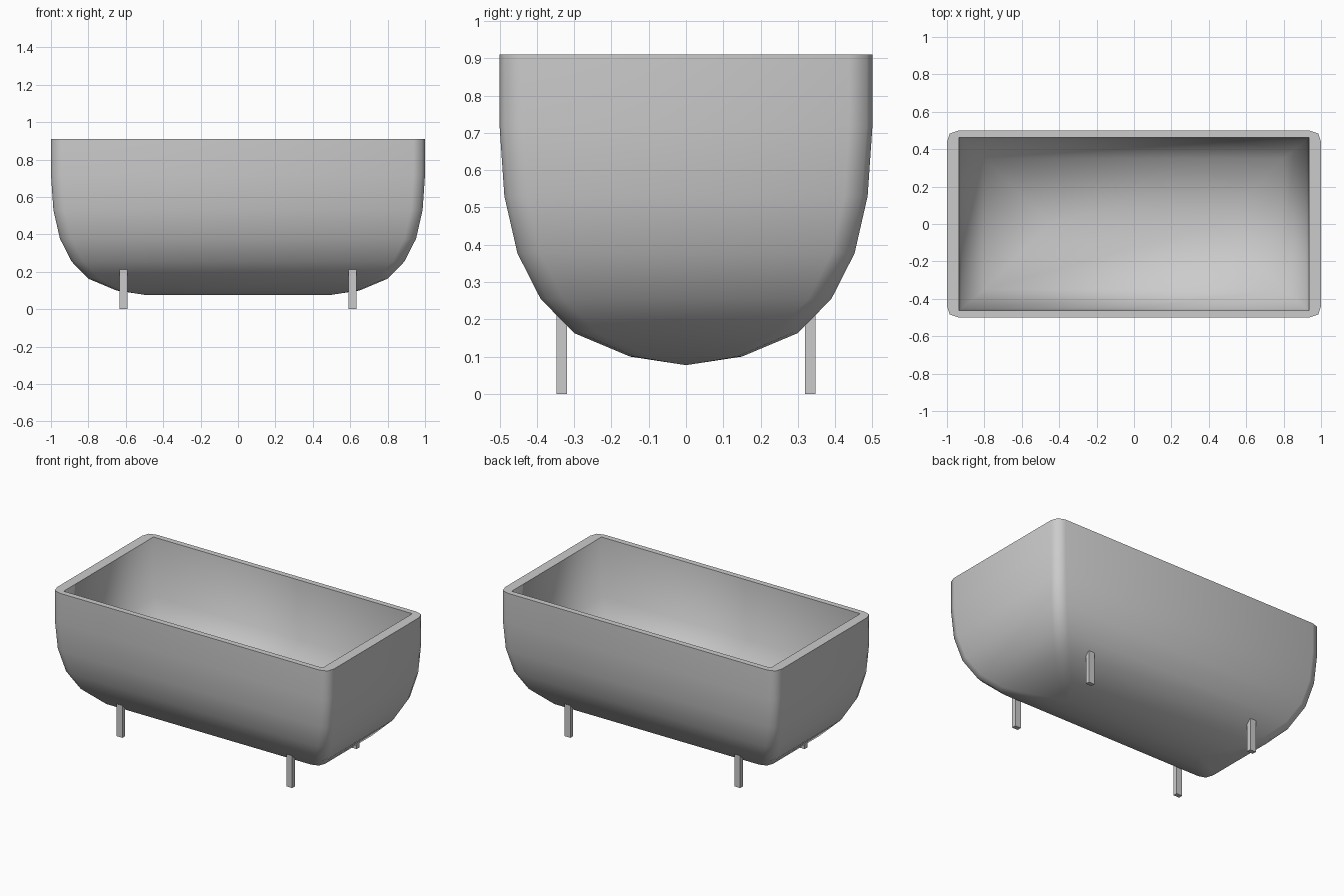
import bpy, bmesh, math

if "Cube" in bpy.data.objects:
    bpy.data.objects.remove(bpy.data.objects["Cube"])

# Half depth (y) and height of the hull profile; half length is half depth + 0.5
PROFILE = [(0.0, 0.077), (0.15, 0.10), (0.30, 0.163), (0.39, 0.255),
           (0.452, 0.377), (0.487, 0.53), (0.50, 0.72), (0.50, 0.91)]
TOP = 0.91
# Basin rings: half length, half depth, height
BASIN = [(0.935, 0.463, TOP), (0.92, 0.45, 0.53), (0.80, 0.35, 0.25),
         (0.45, 0.0, 0.14)]


def ring(bm, hx, hy, z, c):
    """Rectangle with three points per corner, counter-clockwise."""
    k = 0.25 * c
    quarter = [(hx, hy - c), (hx - k, hy - k), (hx - c, hy)]
    pts = []
    for sx, sy in ((1, 1), (-1, 1), (-1, -1), (1, -1)):
        q = quarter if sx * sy > 0 else quarter[::-1]
        pts += [(sx * x, sy * y, z) for x, y in q]
    return [bm.verts.new(p) for p in pts]


# Tub: outer hull, flat rim, inner basin, as one closed loft
bm = bmesh.new()
rings = [ring(bm, hy + 0.5, hy, z, min(0.062, 0.35 * hy)) for hy, z in PROFILE]
rings += [ring(bm, hx, hy, z, 0.0) for hx, hy, z in BASIN]
for a, b in zip(rings, rings[1:]):
    n = len(a)
    for i in range(n):
        j = (i + 1) % n
        bm.faces.new((a[i], a[j], b[j], b[i]))
bmesh.ops.remove_doubles(bm, verts=bm.verts, dist=1e-4)
bmesh.ops.dissolve_degenerate(bm, edges=bm.edges, dist=1e-5)
bmesh.ops.recalc_face_normals(bm, faces=bm.faces)
# Smooth everywhere except around the flat rim
for f in bm.faces:
    f.smooth = True
    if all(v.co.z > TOP - 1e-4 for v in f.verts):
        for e in f.edges:
            if any(g.calc_center_median().z < TOP - 1e-3 for g in e.link_faces):
                e.smooth = False
mesh = bpy.data.meshes.new("tub")
bm.to_mesh(mesh)
bm.free()
tub = bpy.data.objects.new("tub", mesh)
bpy.context.collection.objects.link(tub)

# Four straight legs
for sx, xname in ((-1, "left"), (1, "right")):
    for sy, yname in ((-1, "front"), (1, "back")):
        bpy.ops.mesh.primitive_cube_add(size=1, location=(sx * 0.613, sy * 0.333, 0.107))
        leg = bpy.context.object
        leg.name = f"{yname}_{xname}_leg"
        leg.scale = (0.042, 0.028, 0.214)
